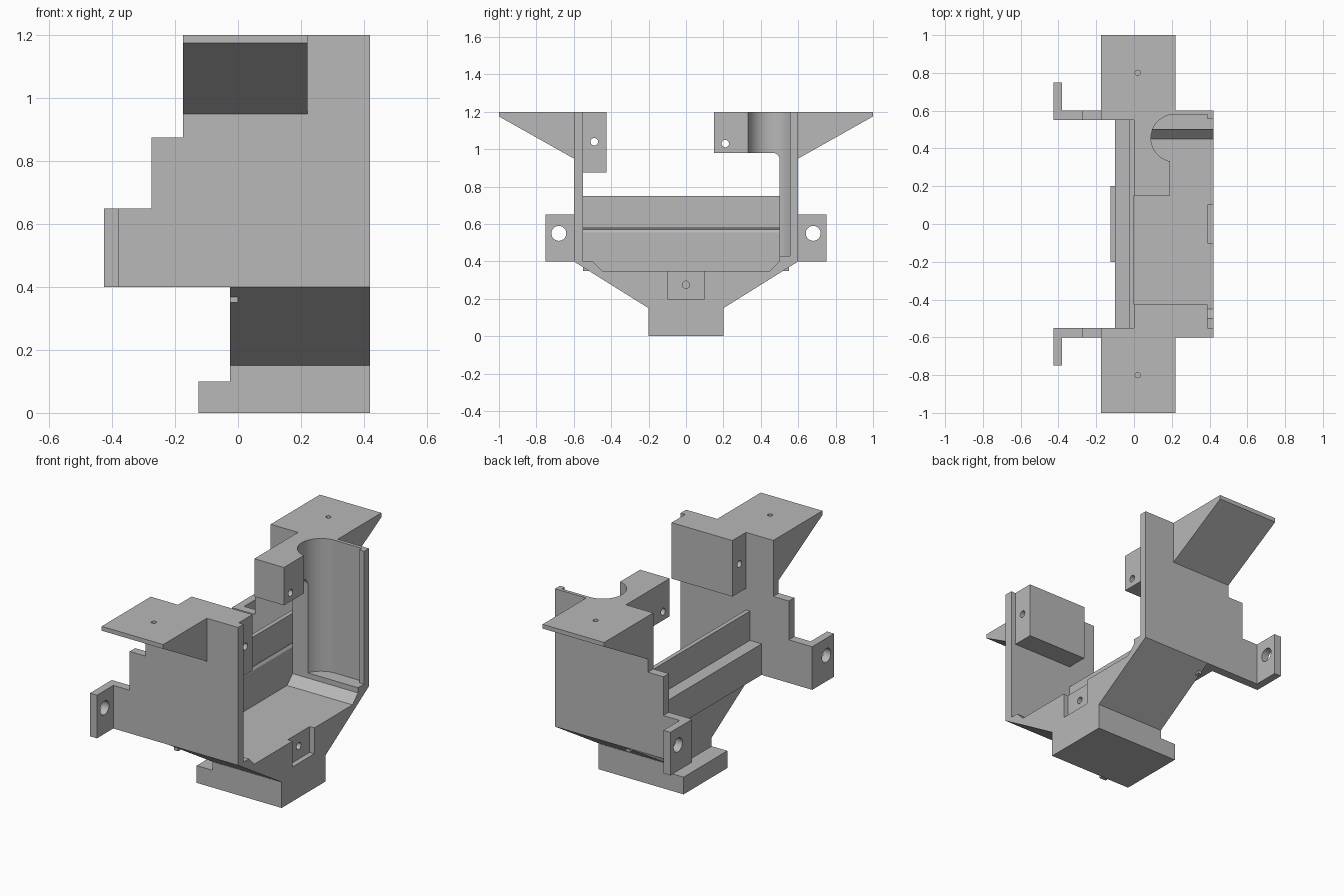
import bpy
import bmesh
from math import cos, sin, radians, pi
from mathutils import Vector

cube = bpy.data.objects.get("Cube")
if cube:
    bpy.data.objects.remove(cube, do_unlink=True)

grey = bpy.data.materials.new("plain grey")
grey.use_nodes = True
grey.diffuse_color = (0.48, 0.48, 0.48, 1)
grey.node_tree.nodes["Principled BSDF"].inputs["Base Color"].default_value = grey.diffuse_color


def prism(name, axis, profile, start, end):
    """Extrude a 2D profile along an axis; the profile uses the other two axes in order."""
    def place(p, t):
        co = list(p)
        co.insert("xyz".index(axis), t)
        return Vector(co)
    bm = bmesh.new()
    low = [bm.verts.new(place(p, start)) for p in profile]
    high = [bm.verts.new(place(p, end)) for p in profile]
    bm.faces.new(low)
    bm.faces.new(high)
    n = len(profile)
    for i in range(n):
        j = (i + 1) % n
        bm.faces.new((low[i], low[j], high[j], high[i]))
    bmesh.ops.recalc_face_normals(bm, faces=bm.faces)
    mesh = bpy.data.meshes.new(name)
    bm.to_mesh(mesh)
    bm.free()
    mesh.materials.append(grey)
    obj = bpy.data.objects.new(name, mesh)
    bpy.context.collection.objects.link(obj)
    return obj


def box(name, x, y, z):
    return prism(name, "z", [(x[0], y[0]), (x[1], y[0]), (x[1], y[1]), (x[0], y[1])], *z)


def arc(cx, cy, r, a, b, steps):
    angles = [radians(a + (b - a) * i / steps) for i in range(steps + 1)]
    return [(cx + r * cos(t), cy + r * sin(t)) for t in angles]


def hole(axis, cx, cy, r, start, end):
    return prism("hole_cutter", axis, arc(cx, cy, r, 0, 360, 24)[:-1], start, end)


def cut(obj, *cutters):
    """Subtract the cutters, then remove them."""
    for cutter in cutters:
        mod = obj.modifiers.new("cut", "BOOLEAN")
        mod.operation = "DIFFERENCE"
        mod.solver = "EXACT"
        mod.object = cutter
    bpy.context.view_layer.update()
    graph = bpy.context.evaluated_depsgraph_get()
    mesh = bpy.data.meshes.new_from_object(obj.evaluated_get(graph))
    obj.modifiers.clear()
    obj.data = mesh
    mesh.shade_smooth()
    mesh.set_sharp_from_angle(angle=pi / 6)
    for cutter in cutters:
        bpy.data.objects.remove(cutter, do_unlink=True)


def slot():
    # Round-ended channel running down the back side
    outline = arc(0.215, 0.455, 0.125, 90, 270, 32)
    outline += [(0.45, 0.33), (0.45, 0.555), (0.39, 0.555), (0.39, 0.58)]
    return prism("slot_cutter", "z", outline, 0.43, 1.3)


# Tapered base with chamfered cradle floor
half = [(0.45, 0.35), (0.5, 0.4), (0.6, 0.4), (0.2, 0.15), (0.2, 0)]
base = prism("base", "x", half + [(-y, z) for y, z in reversed(half)], -0.025, 0.42)
cut(base, box("recess_cutter", (0.39, 0.5), (-0.1, 0.1), (0.2, 0.4)),
    hole("x", 0, 0.275, 0.02, 0.2, 0.5))
box("foot_lip", (-0.125, -0.025), (-0.2, 0.2), (0, 0.1))

# Rear wall with ledge behind and fine groove in front
prism("rear_wall", "y", [
    (-0.1, 0.4), (-0.025, 0.4), (-0.025, 0.35), (0, 0.35), (0, 0.555), (-0.01, 0.57),
    (0, 0.585), (0, 0.75), (-0.025, 0.75), (-0.025, 0.58), (-0.1, 0.58)], -0.55, 0.55)

# Stepped side plates, ears and wing brackets on both sides
for side, s in (("front", -1), ("back", 1)):
    plate = prism(side + "_plate", "y", [
        (-0.425, 0.4), (0.42, 0.4), (0.42, 1.2), (-0.175, 1.2), (-0.175, 0.875),
        (-0.275, 0.875), (-0.275, 0.65), (-0.425, 0.65)], s * 0.55, s * 0.6)
    if s > 0:
        cut(plate, slot())
    ear = box(side + "_ear", (-0.425, -0.38), (s * 0.6, s * 0.75), (0.4, 0.65))
    cut(ear, hole("x", s * 0.68, 0.55, 0.04, -0.5, -0.3))
    wing = prism(side + "_wing", "x", [
        (s * 0.6, 0.95), (s * 1.0, 1.175), (s * 1.0, 1.2), (s * 0.6, 1.2)], -0.175, 0.22)
    cut(wing, hole("z", 0.02, s * 0.8, 0.014, 1.13, 1.3))

# Block inside the front plate
front_block = box("front_block", (0, 0.39), (-0.55, -0.425), (0.875, 1.2))
cut(front_block, hole("x", -0.49, 1.04, 0.02, -0.1, 0.5))

# Thick lining of the back plate
lining = box("back_lining", (0, 0.42), (0.5, 0.55), (0.4, 1.2))
cut(lining, slot())

# Overhanging block with rounded inner corner
corner = arc(0.465, 0.945, 0.035, 90, 0, 8)
back_block = prism("back_block", "x", [(0.15, 1.2), (0.15, 0.98)] + corner + [(0.5, 1.2)], 0, 0.19)
cut(back_block, slot(), hole("x", 0.21, 1.03, 0.02, -0.1, 0.3))
